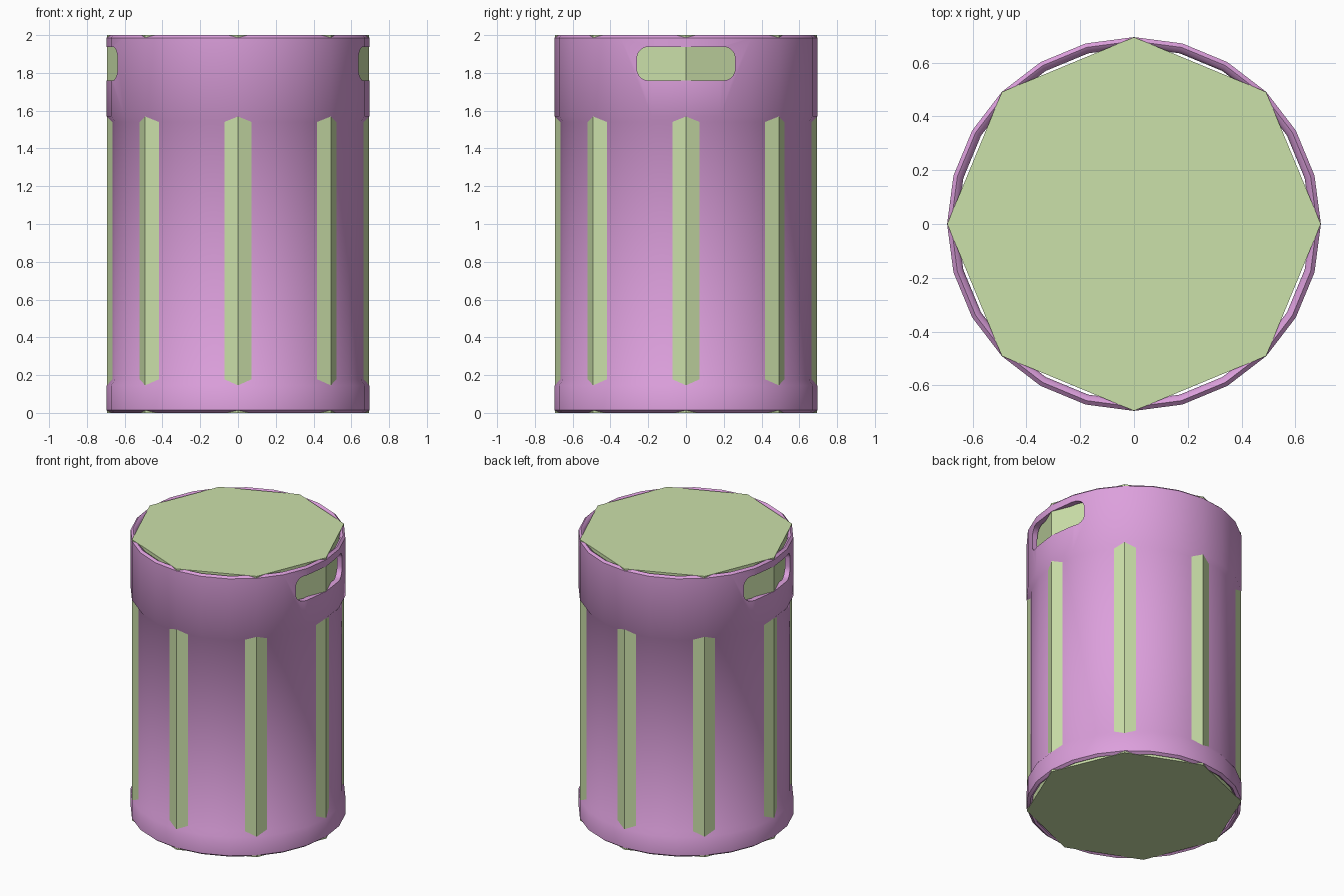
import bpy, bmesh, math

if "Cube" in bpy.data.objects:
    bpy.data.objects.remove(bpy.data.objects["Cube"])

def material(name, rgb):
    m = bpy.data.materials.new(name)
    m.diffuse_color = (*rgb, 1)
    m.use_nodes = True
    m.node_tree.nodes["Principled BSDF"].inputs["Base Color"].default_value = m.diffuse_color
    return m

def make_object(name, bm, mat=None):
    bmesh.ops.recalc_face_normals(bm, faces=bm.faces)
    me = bpy.data.meshes.new(name)
    bm.to_mesh(me)
    bm.free()
    ob = bpy.data.objects.new(name, me)
    bpy.context.collection.objects.link(ob)
    if mat:
        me.materials.append(mat)
    return ob

plum = material("plum", (0.72, 0.35, 0.72))
pale_green = material("pale green", (0.60, 0.75, 0.40))

# Outer shell: closed ring profile (radius, height) spun in 24 sides
profile = [(0.676, 0.0), (0.695, 0.014), (0.695, 0.145), (0.674, 0.178),
           (0.674, 1.54), (0.695, 1.57), (0.695, 1.986), (0.680, 2.0),
           (0.664, 1.99), (0.657, 1.97), (0.657, 0.03), (0.662, 0.008)]
SIDES = 24
bm = bmesh.new()
rings = []
for i in range(SIDES):
    a = 2 * math.pi * i / SIDES
    rings.append([bm.verts.new((r * math.cos(a), r * math.sin(a), z)) for r, z in profile])
for i in range(SIDES):
    p, q = rings[i], rings[(i + 1) % SIDES]
    for j in range(len(profile)):
        k = (j + 1) % len(profile)
        bm.faces.new((p[j], q[j], q[k], p[k]))
shell = make_object("outer_shell", bm, plum)

# Rounded slot cutter running through both handle openings
W, H, R, ZC, STEPS = 0.26, 0.089, 0.06, 1.849, 5
outline = []
for quarter, (sy, sz) in enumerate([(1, 1), (-1, 1), (-1, -1), (1, -1)]):
    for s in range(STEPS + 1):
        a = math.pi / 2 * (quarter + s / STEPS)
        outline.append((sy * (W - R) + R * math.cos(a), ZC + sz * (H - R) + R * math.sin(a)))
bm = bmesh.new()
left = [bm.verts.new((-1, y, z)) for y, z in outline]
right = [bm.verts.new((1, y, z)) for y, z in outline]
bm.faces.new(left)
bm.faces.new(right)
for i in range(len(outline)):
    j = (i + 1) % len(outline)
    bm.faces.new((left[i], left[j], right[j], right[i]))
cutter = make_object("handle_cutter", bm)
cutter.hide_render = True

bpy.context.view_layer.objects.active = shell
shell.select_set(True)
cut = shell.modifiers.new("handle_openings", 'BOOLEAN')
cut.operation, cut.solver, cut.object = 'DIFFERENCE', 'EXACT', cutter
bpy.ops.object.modifier_apply(modifier=cut.name)
bpy.data.objects.remove(cutter)
shell.data.materials.clear()
shell.data.materials.append(plum)
shell.data.polygons.foreach_set("material_index", [0] * len(shell.data.polygons))
bpy.ops.object.shade_smooth_by_angle(angle=math.radians(46))

# Inner core: solid octagonal prism whose corners show through the shell as strips
bm = bmesh.new()
bmesh.ops.create_cone(bm, cap_ends=True, segments=8, radius1=0.6945, radius2=0.6945, depth=2.0)
offset = max(bm.verts, key=lambda v: v.co.x).co
turn = -math.atan2(offset.y, offset.x)
for v in bm.verts:
    x, y = v.co.x, v.co.y
    v.co = (x * math.cos(turn) - y * math.sin(turn),
            x * math.sin(turn) + y * math.cos(turn), v.co.z + 1.0)
make_object("inner_core", bm, pale_green)
